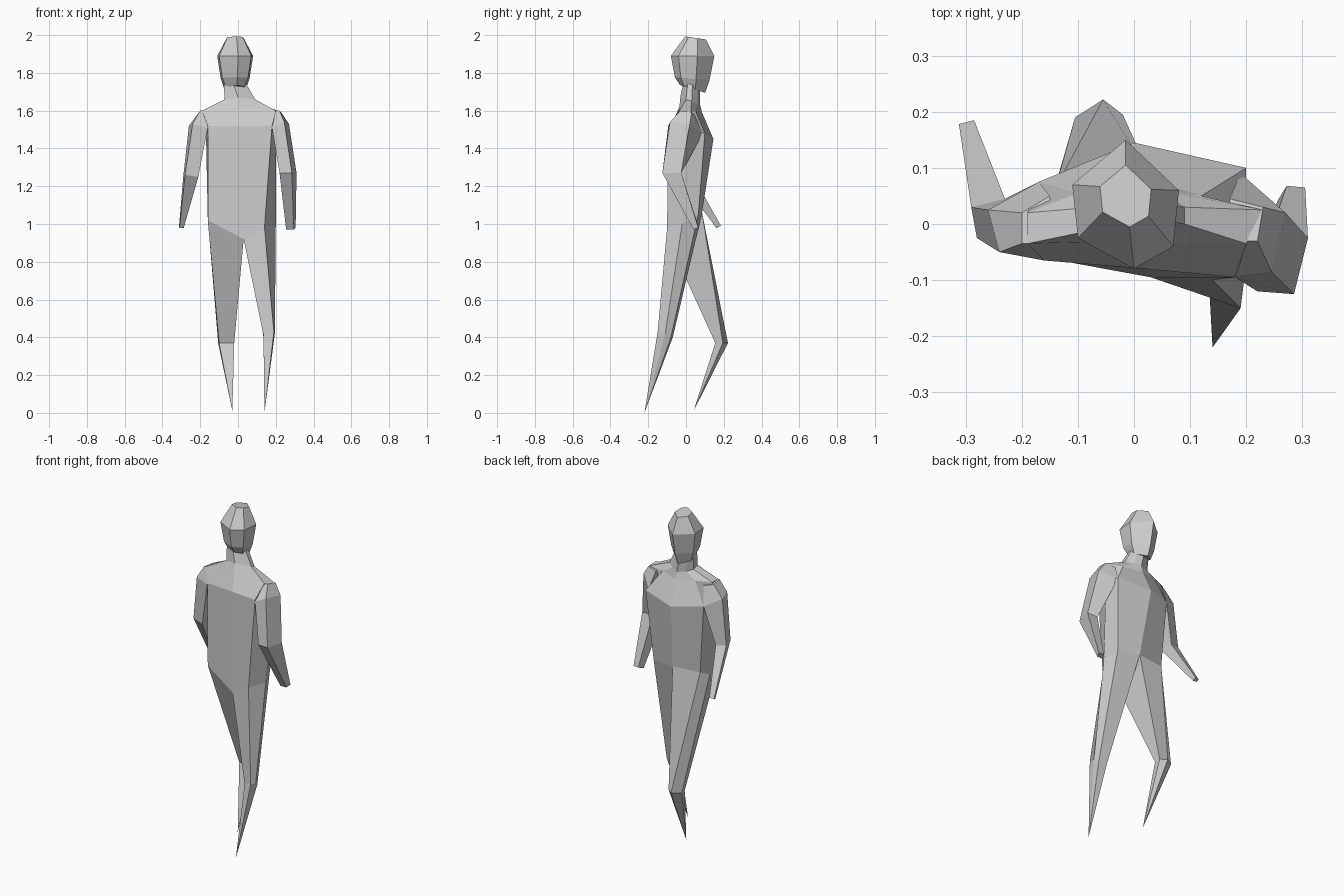
import bpy, bmesh


def loft(name, rings):
    """Skin matching rings of points and cap the ends; a one-point ring is a tip."""
    bm = bmesh.new()
    rows = [[bm.verts.new(p) for p in r] for r in rings]
    for a, b in zip(rows, rows[1:]):
        n = len(a)
        for i in range(n):
            j = (i + 1) % n
            if len(b) == 1:
                bm.faces.new((a[i], a[j], b[0]))
            else:
                bm.faces.new((a[i], a[j], b[j], b[i]))
    for r in (rows[0], rows[-1]):
        if len(r) > 2:
            bm.faces.new(r)
    bmesh.ops.triangulate(bm, faces=[f for f in bm.faces if len(f.verts) > 4])
    bmesh.ops.recalc_face_normals(bm, faces=bm.faces)
    me = bpy.data.meshes.new(name)
    bm.to_mesh(me)
    bm.free()
    ob = bpy.data.objects.new(name, me)
    bpy.context.collection.objects.link(ob)
    return ob


# Head: one six-sided outline, scaled and shifted at each level
outline = [(-.095, .035), (-.085, -.06), (.015, -.115), (.085, -.075), (.095, .025), (0, .115)]


def head_ring(z, s, cy, tilt):
    return [(-.015 + x * s, cy + y * s, z + y * s * tilt) for x, y in outline]


loft("head", [head_ring(1.715, .58, .035, -.3), head_ring(1.77, .8, .033, -.08),
              head_ring(1.89, 1, .035, 0), head_ring(1.985, .48, .05, -.15),
              ])

# Torso: hips, chest, shoulders
hips = [(-.16, -.06, 1.02), (.03, -.095, .92), (.14, -.1, .98), (.2, -.02, 1.0),
        (.17, .065, 1.05), (.03, .085, 1.06), (-.14, .065, 1.06), (-.16, 0, 1.03)]
chest = [(-.16, -.065, 1.52), (.02, -.08, 1.52), (.18, -.095, 1.52), (.2, 0, 1.5),
         (.2, .1, 1.48), (0, .145, 1.45), (-.17, .075, 1.47), (-.17, 0, 1.5)]
shoulders = [(-.19, -.035, 1.6), (0, -.035, 1.62), (.2, -.035, 1.6), (.23, .025, 1.59),
             (.12, .05, 1.6), (.01, .085, 1.59), (-.1, .055, 1.6), (-.19, .02, 1.6)]
neck_base = [(-.07, -.01, 1.66), (0, -.03, 1.67), (.09, 0, 1.66), (.09, .03, 1.65),
             (.05, .06, 1.64), (.01, .075, 1.63), (-.04, .055, 1.64), (-.07, .03, 1.65)]
neck_top = [(-.015 + (x - .01) * .75, .03 + (y - .025) * .85, 1.74) for x, y, z in neck_base]
loft("torso", [hips, chest, shoulders, neck_base, neck_top])

# Arms: shoulder cap, shoulder, elbow, hand
loft("right_side_arm", [
    [(.17, -.03, 1.6), (.22, -.03, 1.6), (.23, .03, 1.59), (.17, .045, 1.58)],
    [(.18, -.095, 1.51), (.245, -.085, 1.54), (.27, .02, 1.53), (.19, .09, 1.48)],
    [(.22, -.12, 1.27), (.285, -.125, 1.27), (.31, -.025, 1.27), (.24, -.025, 1.27)],
    [(.255, .04, .97), (.295, .04, .97), (.305, .065, .98), (.272, .068, .98)]])
loft("left_side_arm", [
    [(-.15, -.035, 1.6), (-.2, -.035, 1.6), (-.2, .02, 1.59), (-.15, .05, 1.58)],
    [(-.16, -.065, 1.51), (-.24, -.05, 1.53), (-.26, .025, 1.52), (-.17, .075, 1.47)],
    [(-.21, -.04, 1.25), (-.28, -.025, 1.26), (-.29, .03, 1.25), (-.23, .045, 1.24)],
    [(-.287, .16, .98), (-.31, .165, .98), (-.312, .178, .99), (-.285, .185, .99)]])

# Legs: hip outline, knee, pointed foot
loft("left_side_leg", [
    [hips[0], hips[1], hips[5], hips[6], hips[7]],
    [(-.1, .155, .37), (-.02, .155, .37), (-.02, .195, .37), (-.055, .222, .37), (-.105, .19, .37)],
    [(-.03, .04, .01)]])
loft("right_side_leg", [
    [hips[1], hips[2], hips[3], hips[4], hips[5]],
    [(.135, -.13, .41), (.19, -.15, .43), (.195, -.11, .42), (.185, -.08, .4), (.135, -.07, .4)],
    [(.14, -.22, 0)]])
